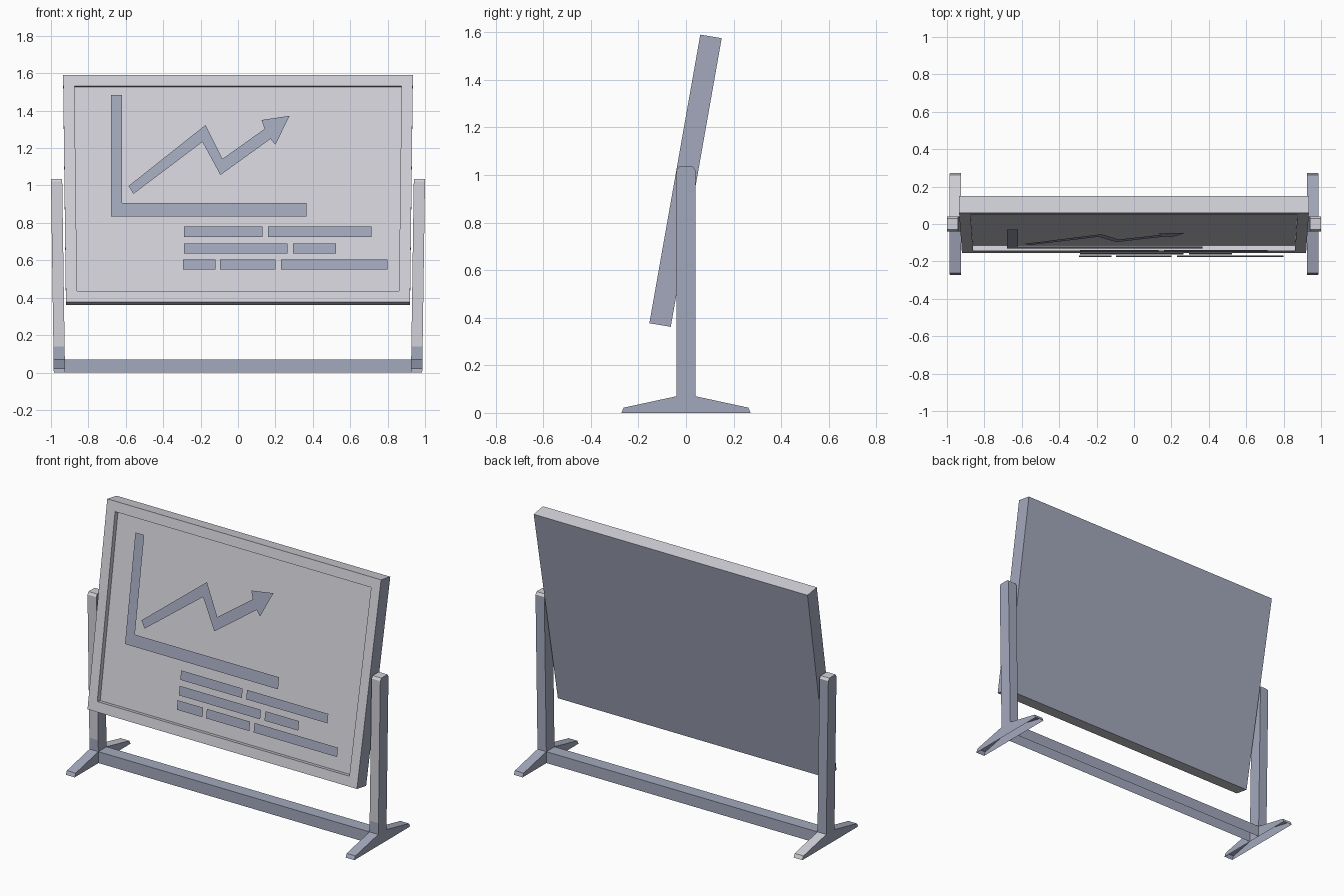
import bpy, bmesh

if "Cube" in bpy.data.objects:
    bpy.data.objects.remove(bpy.data.objects["Cube"])


def material(name, rgb):
    m = bpy.data.materials.new(name)
    m.diffuse_color = (*rgb, 1.0)
    m.use_nodes = True
    m.node_tree.nodes["Principled BSDF"].inputs["Base Color"].default_value = m.diffuse_color
    return m


GREY = material("light_grey", (0.64, 0.64, 0.69))
BLUE = material("slate_blue", (0.37, 0.40, 0.51))


def finish(name, bm):
    me = bpy.data.meshes.new(name)
    bm.to_mesh(me)
    bm.free()
    me.materials.append(GREY)
    me.materials.append(BLUE)
    ob = bpy.data.objects.new(name, me)
    bpy.context.collection.objects.link(ob)
    return ob


# Tilted board with a recessed front
bm = bmesh.new()
front_profile = [(-0.92, 0.377), (0.92, 0.377), (0.935, 1.59), (-0.935, 1.59)]
lean = (0.06 + 0.154) / (1.59 - 0.377)
front = [bm.verts.new((x, -0.154 + (z - 0.377) * lean, z)) for x, z in front_profile]
back = [bm.verts.new((v.co.x, v.co.y + 0.09, v.co.z - 0.015)) for v in front]
face = bm.faces.new(front)
bm.faces.new(back[::-1])
for i in range(4):
    j = (i + 1) % 4
    bm.faces.new((front[j], front[i], back[i], back[j]))
bm.normal_update()
bmesh.ops.inset_region(bm, faces=[face], thickness=0.06, use_even_offset=True)
bm.normal_update()
inward = -face.normal * 0.03
floor = bmesh.ops.extrude_discrete_faces(bm, faces=[face])["faces"][0]
bmesh.ops.translate(bm, verts=floor.verts[:], vec=inward)
bm.normal_update()
for f in bm.faces:
    outer_side = abs(f.normal.x) > 0.7 and abs(f.calc_center_median().x) > 0.9
    f.material_index = int(outer_side or f.normal.y > 0.5)
finish("board", bm)


# End stands: foot and post in one side profile, open underneath
PROFILE = [(-0.272, 0), (-0.262, 0.022), (-0.04, 0.07), (-0.04, 0.14),
           (-0.04, 1.02), (-0.03, 1.035), (0.03, 1.035), (0.04, 1.02),
           (0.04, 0.07), (0.262, 0.022), (0.272, 0)]


def stand(name, side):
    bm = bmesh.new()
    inner, outer = [[bm.verts.new((side * (x + 0.0145 * z), y, z)) for y, z in PROFILE]
                    for x in (0.925, 0.985)]
    faces = [bm.faces.new(inner), bm.faces.new(outer[::-1])]
    for i in range(len(PROFILE) - 1):
        faces.append(bm.faces.new((inner[i + 1], inner[i], outer[i], outer[i + 1])))
    if side < 0:
        bmesh.ops.reverse_faces(bm, faces=faces)
    bm.normal_update()
    # the solid is convex enough to fix orientation from the outer side
    if faces[1].normal.x * side < 0:
        bmesh.ops.reverse_faces(bm, faces=faces)
    for f in faces:
        c = f.calc_center_median()
        broad = abs(f.normal.x) > 0.7
        post_front = f.normal.y < -0.5 and c.z > 0.2
        top = f.normal.z > 0.5 and c.z > 0.5
        left_back_foot = side < 0 and c.y > 0.1
        f.material_index = int(broad or not (post_front or top or left_back_foot))
    finish(name, bm)


stand("left_stand", -1)
stand("right_stand", 1)

# Crossbar between the stands, open underneath
bm = bmesh.new()
section = [(-0.04, 0), (-0.04, 0.07), (0.04, 0.07), (0.04, 0)]
a, b = [[bm.verts.new((x, y, z)) for y, z in section] for x in (-0.926, 0.926)]
for i in range(3):
    f = bm.faces.new((a[i], b[i], b[i + 1], a[i + 1]))
    f.material_index = 1
finish("crossbar", bm)


# Flat graphics standing just in front of the board
def graphic(name, outlines):
    bm = bmesh.new()
    for pts in outlines:
        f = bm.faces.new([bm.verts.new((x, -0.132 + 0.157 * (z - 0.83), z)) for x, z in pts])
        f.normal_update()
        if f.normal.y > 0:
            f.normal_flip()
        f.material_index = 1
    finish(name, bm)


graphic("chart_axes", [[(-0.68, 0.835), (0.365, 0.835), (0.365, 0.905),
                        (-0.62, 0.905), (-0.62, 1.485), (-0.68, 1.485)]])
graphic("trend_arrow", [[(-0.585, 0.997), (-0.559, 0.955), (-0.19, 1.233), (-0.094, 1.056),
                         (0.174, 1.249), (0.2, 1.217), (0.275, 1.372), (0.126, 1.35),
                         (0.142, 1.302), (-0.083, 1.142), (-0.174, 1.323)]])
ROWS = {0.725: [(-0.29, 0.13), (0.16, 0.715)],
        0.635: [(-0.29, 0.265), (0.295, 0.525)],
        0.55: [(-0.295, -0.12), (-0.095, 0.2), (0.23, 0.8)]}
graphic("caption_bars", [[(l, z), (r, z), (r, z + 0.055), (l, z + 0.055)]
                         for z, row in ROWS.items() for l, r in row])
